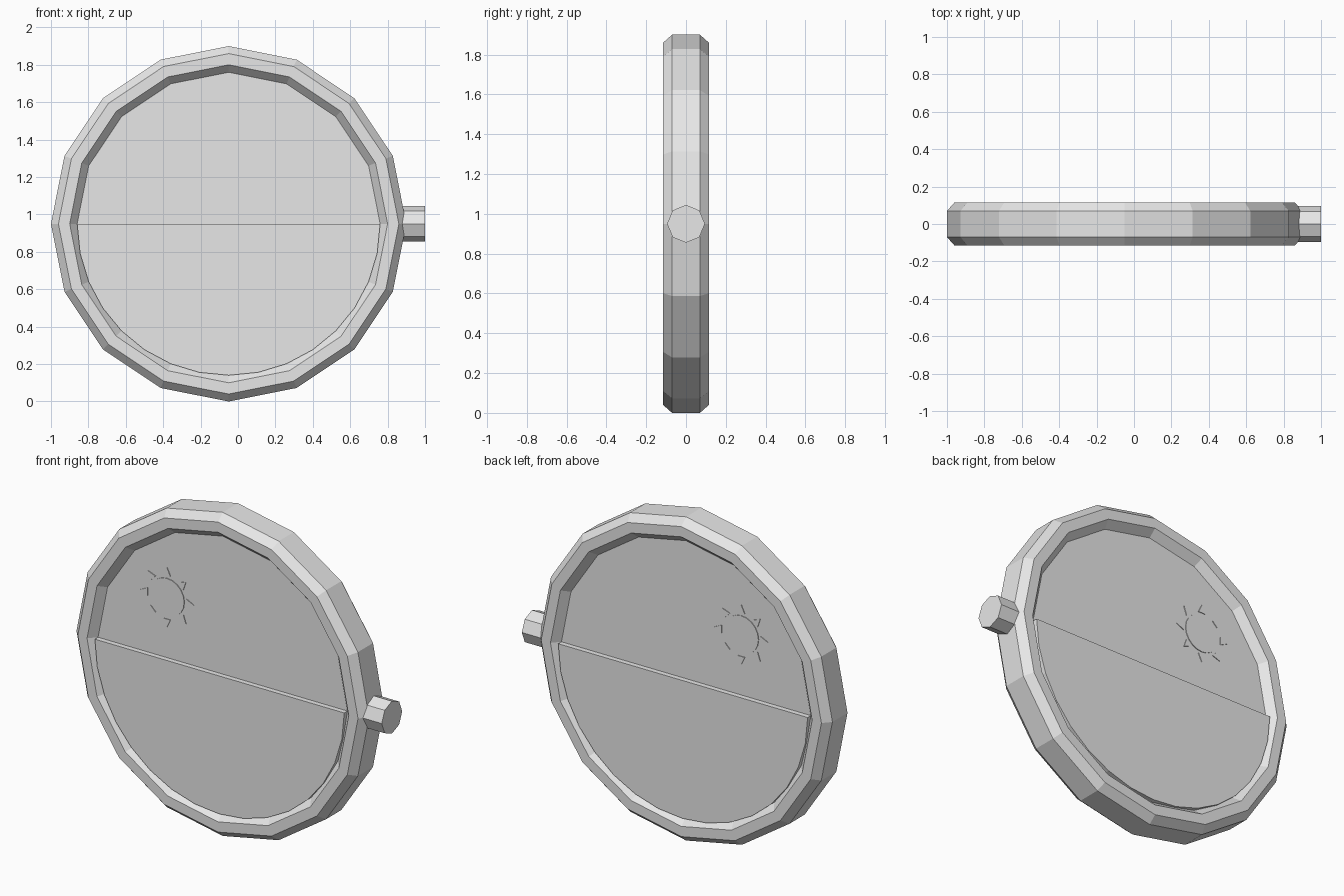
import bpy
import bmesh
from math import sin, cos, pi

cube = bpy.data.objects.get("Cube")
if cube:
    bpy.data.objects.remove(cube, do_unlink=True)

CX, CZ = -0.05, 0.95   # centre of the round case

grey = bpy.data.materials.new("light_grey")
grey.use_nodes = True
grey.diffuse_color = (0.8, 0.8, 0.8, 1)
grey.node_tree.nodes["Principled BSDF"].inputs["Base Color"].default_value = (0.8, 0.8, 0.8, 1)


def finish(name, bm):
    bmesh.ops.recalc_face_normals(bm, faces=bm.faces)
    mesh = bpy.data.meshes.new(name)
    bm.to_mesh(mesh)
    bm.free()
    mesh.materials.append(grey)
    obj = bpy.data.objects.new(name, mesh)
    bpy.context.collection.objects.link(obj)
    return obj


def arc(radius, sides, start=0.0, sweep=2 * pi, cx=CX, cz=CZ):
    """Points on a circle in the xz plane; a full sweep leaves out the repeat."""
    count = sides if sweep == 2 * pi else sides + 1
    return [(cx + radius * cos(start + sweep * i / sides),
             cz + radius * sin(start + sweep * i / sides)) for i in range(count)]


def slab(name, outlines, depth):
    """Extrude xz outlines symmetrically to y = -depth and y = +depth."""
    bm = bmesh.new()
    for outline in outlines:
        front = [bm.verts.new((x, -depth, z)) for x, z in outline]
        back = [bm.verts.new((x, depth, z)) for x, z in outline]
        bm.faces.new(front)
        bm.faces.new(back)
        for i in range(len(outline)):
            j = (i + 1) % len(outline)
            bm.faces.new((front[i], front[j], back[j], back[i]))
    return finish(name, bm)


# Case ring: chamfered section swept round 16 sides
half = [(0.95, 0.07), (0.91, 0.115), (0.85, 0.115), (0.81, 0.07)]
section = half + [(r, -y) for r, y in reversed(half)]
bm = bmesh.new()
loops = []
for r, y in section:
    loops.append([bm.verts.new((x, y, z)) for x, z in arc(r, 16)])
for a, b in zip(loops, loops[1:] + loops[:1]):
    for i in range(16):
        j = (i + 1) % 16
        bm.faces.new((a[i], a[j], b[j], b[i]))
finish("case_ring", bm)

# Upper disc and the raised lower half in front of it on both sides
slab("sky_disc", [arc(0.815, 16)], 0.07)
slab("lower_half_disc", [arc(0.81, 16, pi, pi)], 0.10)

# Sun emblem showing on both sides
SX, SZ = -0.41, 1.305
slab("sun_disc", [arc(0.112, 20, cx=SX, cz=SZ)], 0.074)
rays = []
for k in range(8):
    c, s = cos(k * pi / 4), sin(k * pi / 4)
    rays.append([(SX + u * c - v * s, SZ + u * s + v * c)
                 for u, v in ((0.175, 0), (0.127, 0.023), (0.127, -0.023))])
slab("sun_rays", rays, 0.074)

# Side crown: eight-sided peg along x
bm = bmesh.new()
bmesh.ops.create_cone(bm, cap_ends=True, segments=8, radius1=0.095, radius2=0.095, depth=0.16)
crown = finish("crown", bm)
crown.rotation_euler = (0, pi / 2, 0)
crown.location = (0.92, 0, CZ)
